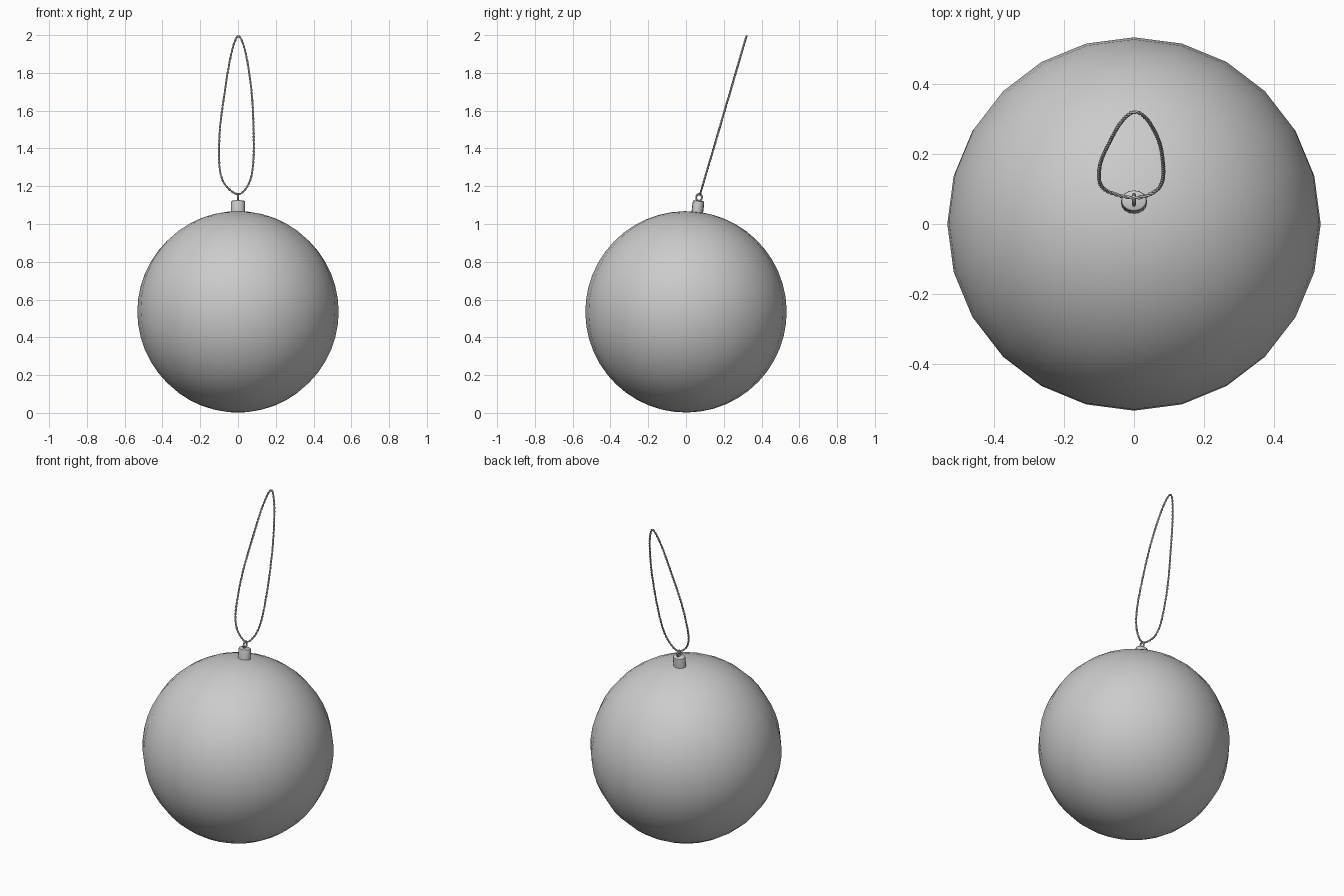
import bpy, math
from mathutils import Vector, Matrix

if "Cube" in bpy.data.objects:
    bpy.data.objects.remove(bpy.data.objects["Cube"])

TILT = math.radians(-6.5)          # ball and cap lean towards +y
CENTRE = Vector((0, 0, 0.535))
lean = Matrix.Translation(CENTRE) @ Matrix.Rotation(TILT, 4, 'X')


def smooth(obj, angle=40):
    bpy.ops.object.select_all(action='DESELECT')
    obj.select_set(True)
    bpy.context.view_layer.objects.active = obj
    bpy.ops.object.shade_smooth_by_angle(angle=math.radians(angle))


# Ball
bpy.ops.mesh.primitive_uv_sphere_add(segments=24, ring_count=24, radius=0.533)
ball = bpy.context.object
ball.name = "ball"
ball.matrix_world = lean
smooth(ball)

# Cap: slightly oval turned profile with fluted skirt and rounded top edge
profile = [(0.0375, 0.515), (0.0375, 0.582), (0.035, 0.589), (0.030, 0.592)]
N = 32
verts, faces = [], []
for k, (r, z) in enumerate(profile):
    for i in range(N):
        a = 2 * math.pi * i / N
        rr = r - (0.0015 if k < 2 and i % 2 else 0)
        verts.append((rr * math.cos(a), rr * 0.82 * math.sin(a), z))
for k in range(len(profile) - 1):
    for i in range(N):
        j = (i + 1) % N
        faces.append((k * N + i, k * N + j, (k + 1) * N + j, (k + 1) * N + i))
faces.append(tuple(range(3 * N, 4 * N)))
faces.append(tuple(reversed(range(N))))
mesh = bpy.data.meshes.new("cap")
mesh.from_pydata(verts, [], faces)
cap = bpy.data.objects.new("cap", mesh)
bpy.context.collection.objects.link(cap)
cap.matrix_world = lean
smooth(cap)

# Wire eyelet standing in the yz plane
bpy.ops.mesh.primitive_torus_add(major_radius=0.015, minor_radius=0.005,
                                 major_segments=24, minor_segments=8)
eyelet = bpy.context.object
eyelet.name = "eyelet"
eyelet.matrix_world = (lean @ Matrix.Translation((0, 0, 0.609))
                       @ Matrix.Rotation(math.pi / 2, 4, 'Y')
                       @ Matrix.Diagonal((1.2, 1, 1, 1)))
smooth(eyelet)

# Hanging cord: closed outline (x, z) on a leaning plane
outline = [(0, 1.994), (0.037, 1.92), (0.068, 1.735), (0.081, 1.55), (0.082, 1.34),
           (0.060, 1.22), (0.005, 1.158), (-0.062, 1.20), (-0.094, 1.275),
           (-0.100, 1.39), (-0.094, 1.52), (-0.073, 1.68), (-0.038, 1.89)]
SLOPE = (0.32 - 0.075) / (1.994 - 1.158)
ctrl = [Vector((x, 0.075 + (z - 1.158) * SLOPE, z)) for x, z in outline]


def spline_point(p0, p1, p2, p3, t):
    return 0.5 * (2 * p1 + (p2 - p0) * t + (2 * p0 - 5 * p1 + 4 * p2 - p3) * t * t
                  + (3 * p1 - p0 - 3 * p2 + p3) * t ** 3)


n = len(ctrl)
dense = [spline_point(ctrl[i - 1], ctrl[i], ctrl[(i + 1) % n], ctrl[(i + 2) % n], s / 50)
         for i in range(n) for s in range(50)]
dists = [0.0]
for i in range(len(dense)):
    dists.append(dists[-1] + (dense[(i + 1) % len(dense)] - dense[i]).length)
length = dists[-1]
turns = round(length / 0.04)
normal = Vector((0, 1, -SLOPE)).normalized()

# Two twisted strands
curve = bpy.data.curves.new("hanging_cord", 'CURVE')
curve.dimensions = '3D'
curve.bevel_depth = 0.0034
curve.bevel_resolution = 1
for strand in range(2):
    count = turns * 12
    sp = curve.splines.new('POLY')
    sp.points.add(count - 1)
    seg = 0
    for k in range(count):
        d = length * k / count
        while dists[seg + 1] < d:
            seg += 1
        a, b = dense[seg], dense[(seg + 1) % len(dense)]
        p = a.lerp(b, (d - dists[seg]) / (dists[seg + 1] - dists[seg]))
        side = (b - a).normalized().cross(normal)
        ang = 2 * math.pi * turns * k / count + strand * math.pi
        p = p + 0.0026 * (math.cos(ang) * normal + math.sin(ang) * side)
        sp.points[k].co = (*p, 1)
    sp.use_cyclic_u = True
    sp.use_smooth = True
cord = bpy.data.objects.new("hanging_cord", curve)
bpy.context.collection.objects.link(cord)
